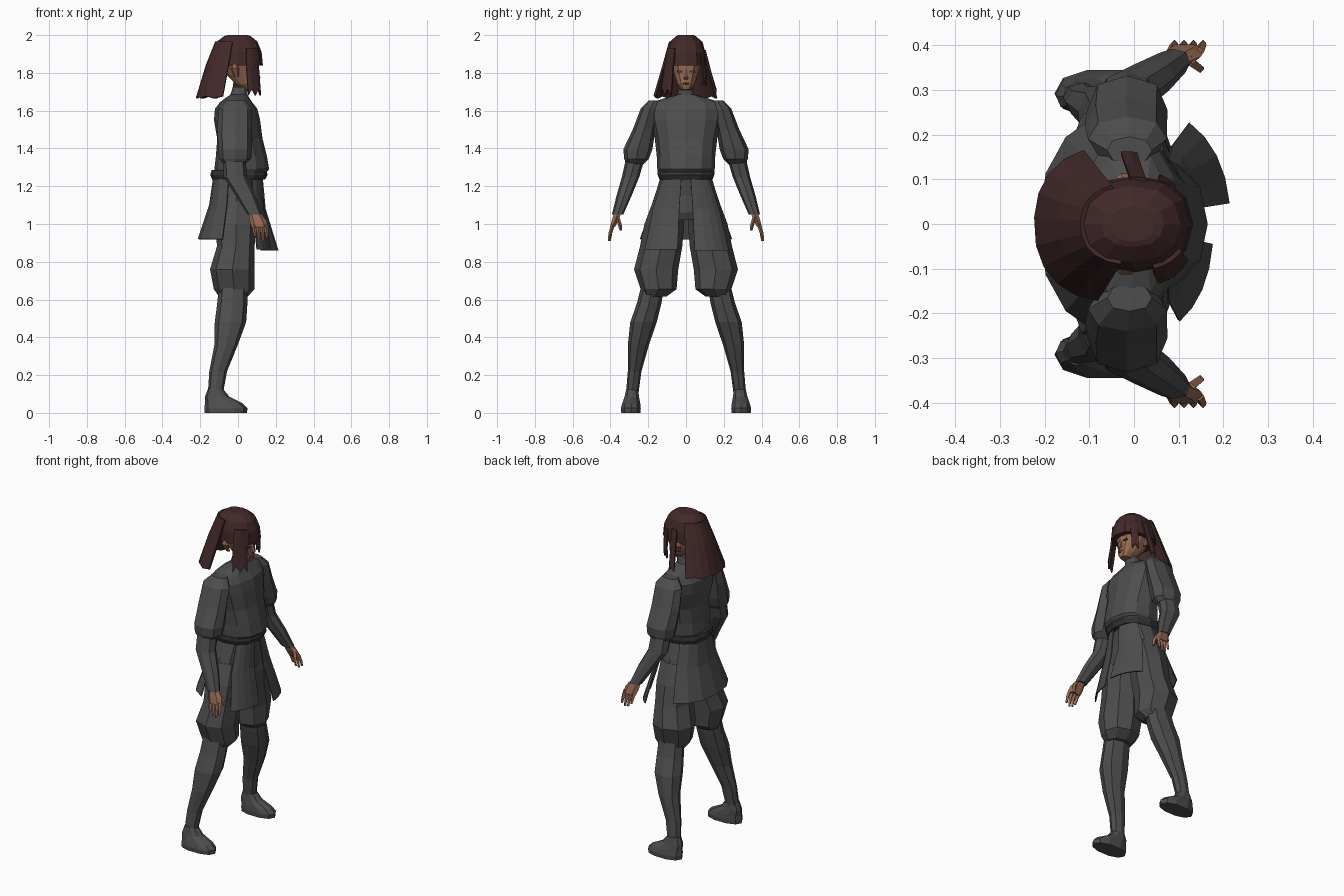
import bpy, bmesh, math


def material(name, rgb):
    m = bpy.data.materials.new(name)
    m.diffuse_color = (*rgb, 1)
    return m


CLOTH = material("dark_cloth", (0.075, 0.075, 0.075))
BELT = material("belt_cloth", (0.035, 0.035, 0.035))
HAIR = material("hair", (0.055, 0.022, 0.022))
SKIN = material("skin", (0.30, 0.14, 0.085))
LIP = material("lips", (0.16, 0.05, 0.045))


def loft(name, rings, mat, n=8, side=1, arc=None, jag=0.0, thick=0.006):
    """Faceted loft of horizontal rings (z, cx, cy, rx, ry); arc in degrees makes an open sheet."""
    bm = bmesh.new()
    a0, a1 = arc or (0, 360)
    count = n + 1 if arc else n
    rows = []
    for k, (z, cx, cy, rx, ry) in enumerate(rings):
        row = []
        for i in range(count):
            a = math.radians(a0 + (a1 - a0) * i / n)
            c, s = math.cos(a), math.sin(a)
            # slightly squared ellipse
            x = cx + rx * math.copysign(abs(c) ** 0.88, c)
            y = cy * side + ry * math.copysign(abs(s) ** 0.88, s)
            dz = jag * (i % 2) if k == len(rings) - 1 else 0
            row.append(bm.verts.new((x, y, z + dz)))
        rows.append(row)
    for r0, r1 in zip(rows, rows[1:]):
        for i in range(n):
            j = (i + 1) % count
            bm.faces.new((r0[i], r0[j], r1[j], r1[i]))
    if not arc:
        bm.faces.new(rows[0])
        bm.faces.new(rows[-1])
    bmesh.ops.recalc_face_normals(bm, faces=bm.faces)
    me = bpy.data.meshes.new(name)
    bm.to_mesh(me)
    bm.free()
    me.materials.append(mat)
    ob = bpy.data.objects.new(name, me)
    bpy.context.collection.objects.link(ob)
    if arc:
        mod = ob.modifiers.new("thickness", 'SOLIDIFY')
        mod.thickness = thick
        mod.offset = 0
    return ob


# Tunic body with collar, bloused over the belt
loft("tunic_body", [
    (1.25, 0.005, 0, .125, .13), (1.29, .02, 0, .145, .152), (1.36, .018, 0, .135, .155),
    (1.45, .01, 0, .12, .165), (1.55, -.005, 0, .122, .188), (1.61, -.01, 0, .112, .195),
    (1.645, -.01, 0, .085, .175), (1.67, -.002, 0, .06, .10), (1.685, .005, 0, .045, .045),
    (1.725, .012, 0, .04, .036)], CLOTH, n=12)
loft("belt", [(1.235, .003, 0, .14, .14), (1.26, .005, 0, .152, .15), (1.285, .005, 0, .145, .15)],
     BELT, n=12)
loft("hips", [(1.25, 0, 0, .12, .135), (1.15, -.008, 0, .11, .165), (1.06, -.01, 0, .11, .19),
              (1.02, -.01, 0, .09, .15)], CLOTH, n=12)

# Tunic skirt: two front flaps and one back flap
loft("front_flap_left", [(1.24, 0, 0, .13, .14), (1.08, 0, 0, .145, .20), (.86, 0, 0, .213, .26)],
     CLOTH, n=4, arc=(8, 58))
loft("front_flap_right", [(1.24, 0, 0, .13, .14), (1.08, 0, 0, .135, .20), (.865, 0, 0, .175, .25)],
     CLOTH, n=4, arc=(-58, -8))
loft("back_flap", [(1.24, 0, 0, .13, .14), (1.1, 0, 0, .15, .19), (.92, 0, 0, .21, .255)],
     CLOTH, n=6, arc=(110, 250))

for side, tag in ((1, "left"), (-1, "right")):
    # Legs
    loft(f"{tag}_trouser", [
        (1.12, -.01, .09, .10, .085), (1.0, -.01, .115, .105, .105), (.88, -.012, .132, .10, .112),
        (.76, -.03, .158, .118, .117), (.655, -.02, .145, .108, .095), (.615, -.025, .165, .075, .06)],
        CLOTH, side=side)
    loft(f"{tag}_lower_leg", [
        (.68, -.025, .175, .075, .06), (.58, -.03, .195, .08, .065), (.48, -.04, .225, .083, .07),
        (.36, -.063, .252, .062, .056), (.22, -.105, .272, .047, .036), (.10, -.12, .285, .04, .033)],
        CLOTH, side=side)
    loft(f"{tag}_foot", [
        (.13, -.12, .285, .038, .032), (.085, -.11, .287, .065, .04), (.05, -.075, .29, .10, .05),
        (.025, -.064, .292, .114, .055), (0, -.064, .292, .112, .053)], CLOTH, n=10, side=side)

    # Sleeves and forearms
    loft(f"{tag}_sleeve", [
        (1.655, -.01, .165, .05, .03), (1.61, -.015, .19, .088, .05), (1.5, -.018, .222, .092, .06),
        (1.395, -.015, .255, .09, .077), (1.345, -.015, .262, .085, .065), (1.315, -.02, .27, .055, .045)],
        CLOTH, side=side)
    loft(f"{tag}_forearm", [
        (1.36, -.02, .265, .06, .05), (1.25, -.015, .293, .062, .046), (1.15, .04, .328, .052, .04),
        (1.05, .088, .362, .038, .03)], CLOTH, side=side)

    # Hands
    loft(f"{tag}_palm", [(1.065, .085, .36, .03, .022), (1.02, .105, .375, .045, .02),
                         (.985, .115, .388, .043, .015)], SKIN, n=6, side=side)
    for i, (x, tip) in enumerate(((.083, .935), (.104, .915), (.125, .91), (.146, .925))):
        loft(f"{tag}_finger_{i + 1}", [(1.0, x, .385, .011, .011), (.955, x + .006, .4, .01, .01),
                                       (tip, x + .008, .405, .007, .007)], SKIN, n=4, side=side)
    loft(f"{tag}_thumb", [(1.04, .125, .365, .014, .012), (.995, .145, .35, .012, .01),
                          (.965, .148, .345, .008, .007)], SKIN, n=4, side=side)

    # Ears and eyes
    loft(f"{tag}_ear", [(1.845, -.018, .095, .015, .01), (1.825, -.018, .105, .022, .009),
                        (1.78, -.008, .085, .012, .01)], SKIN, n=6, side=side)
    loft(f"{tag}_eye", [(1.812, .09, .03, .008, .016), (1.803, .09, .03, .01, .018)],
         BELT, n=6, side=side)

# Head and face
loft("head", [
    (1.67, .01, 0, .036, .033), (1.71, .012, 0, .038, .036), (1.712, .06, 0, .035, .026),
    (1.74, .045, 0, .057, .047), (1.79, .02, 0, .08, .064), (1.84, .01, 0, .09, .08),
    (1.92, 0, 0, .085, .075)], SKIN, n=12)
loft("nose", [(1.82, .09, 0, .012, .008), (1.775, .098, 0, .021, .014), (1.765, .095, 0, .015, .012)],
     SKIN, n=6)
loft("lips", [(1.752, .09, 0, .014, .016), (1.745, .092, 0, .016, .022), (1.736, .09, 0, .013, .015)],
     LIP, n=6)

# Hair: crown with fringe, back curtain, side locks
loft("hair_crown", [
    (1.84, .002, 0, .13, .108), (1.91, .003, 0, .122, .103), (1.965, -.005, 0, .108, .085),
    (1.995, -.003, 0, .07, .052), (2.0, -.003, 0, .05, .04)], HAIR, n=12)
loft("hair_back", [(1.965, -.01, 0, .105, .085), (1.84, -.025, 0, .14, .12), (1.665, -.05, 0, .168, .168)],
     HAIR, n=9, arc=(108, 262), jag=.012, thick=.012)
loft("hair_lock_right", [(1.93, 0, 0, .12, .10), (1.82, .0, 0, .125, .118), (1.68, .01, 0, .125, .135)],
     HAIR, n=4, arc=(-72, -32), jag=.035, thick=.01)
loft("hair_lock_left", [(1.92, 0, 0, .12, .10), (1.81, -.01, 0, .12, .128), (1.69, -.02, 0, .12, .158)],
     HAIR, n=2, arc=(80, 93), jag=.02, thick=.01)
loft("hair_lock_left_front", [(1.9, 0, 0, .122, .10), (1.8, .002, 0, .12, .115), (1.73, .005, 0, .11, .115)],
     HAIR, n=2, arc=(45, 66), jag=.03, thick=.01)
